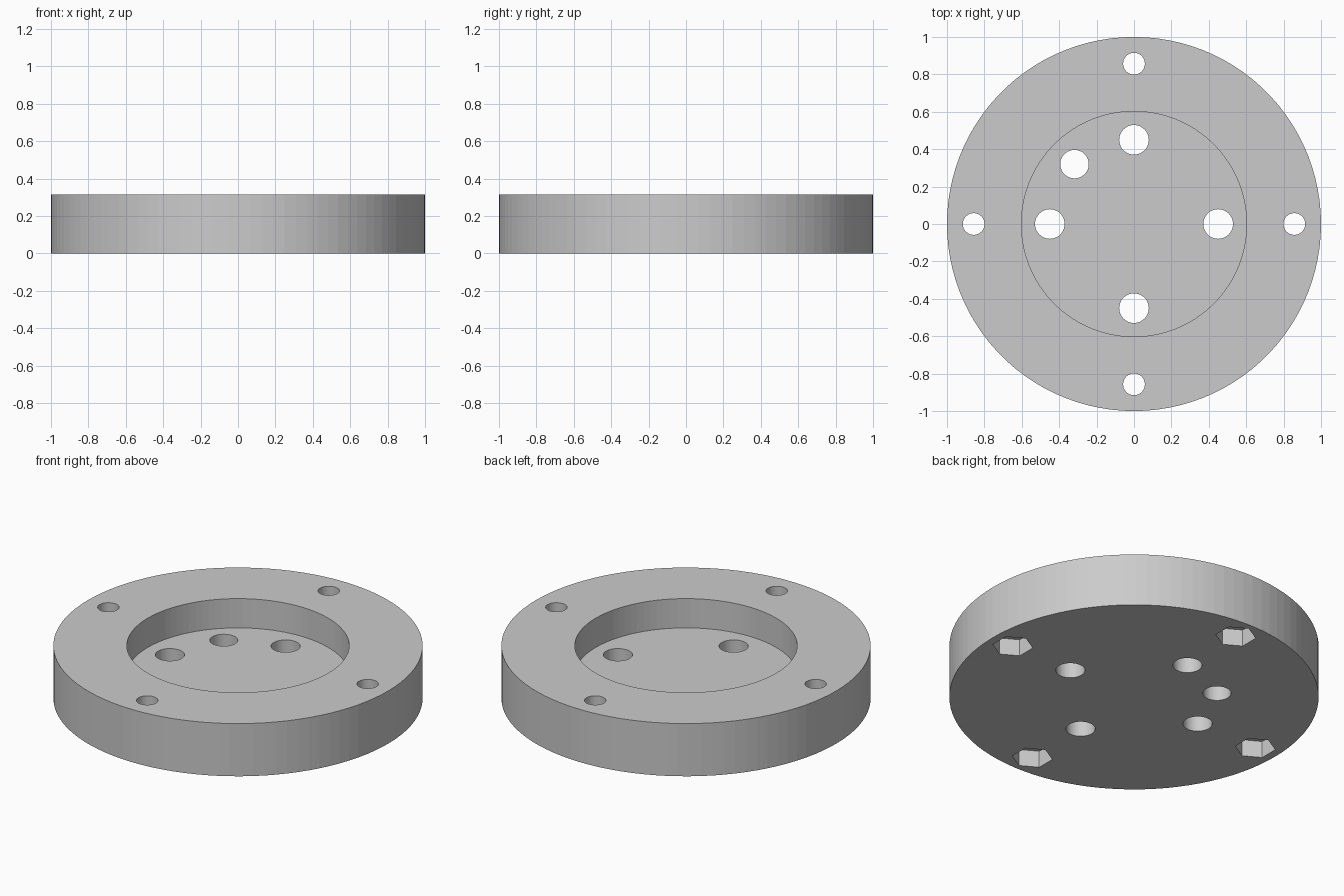
import bpy, bmesh
from math import pi, cos, sin
from mathutils import Matrix

cube = bpy.data.objects.get("Cube")
if cube:
    bpy.data.objects.remove(cube, do_unlink=True)

HEIGHT = 0.315
FLOOR = 0.14          # height of the recess floor
NUT_DEPTH = 0.1

grey = bpy.data.materials.new("plain grey")
grey.use_nodes = True
colour = (0.6, 0.6, 0.6, 1)
grey.diffuse_color = colour
grey.node_tree.nodes["Principled BSDF"].inputs["Base Color"].default_value = colour


def prism(bm, radius, z0, z1, x=0, y=0, sides=64, turn=0):
    """Add an upright closed prism."""
    place = Matrix.Translation((x, y, (z0 + z1) / 2)) @ Matrix.Rotation(turn, 4, "Z")
    bmesh.ops.create_cone(bm, cap_ends=True, segments=sides, radius1=radius,
                          radius2=radius, depth=z1 - z0, matrix=place)


def finish(bm, name):
    mesh = bpy.data.meshes.new(name)
    bm.to_mesh(mesh)
    bm.free()
    mesh.materials.append(grey)
    obj = bpy.data.objects.new(name, mesh)
    bpy.context.collection.objects.link(obj)
    return obj


def ring(radius):
    """Four points on the axes."""
    return [(radius * cos(k * pi / 2), radius * sin(k * pi / 2)) for k in range(4)]


# Round flange body
bm = bmesh.new()
prism(bm, 1, 0, HEIGHT, sides=100)
flange = finish(bm, "flange")

# Central recess on top and hexagonal nut pockets underneath
bm = bmesh.new()
prism(bm, 0.602, FLOOR, 1, sides=100)
for x, y in ring(0.857):
    prism(bm, 0.11, -0.2, NUT_DEPTH, x, y, sides=6, turn=0)
# create_cone starts its first corner on the y axis, so corners point along y
pockets = finish(bm, "pocket_cutter")

# Through holes: outer bolts, inner bolts and one cable hole
bm = bmesh.new()
for x, y in ring(0.857):
    prism(bm, 0.058, -0.3, 1, x, y)
for x, y in ring(0.45):
    prism(bm, 0.079, -0.3, 1, x, y)
prism(bm, 0.076, -0.3, 1, -0.318, 0.32)
bores = finish(bm, "bore_cutter")

# Cut the body
bpy.context.view_layer.objects.active = flange
for cutter in (pockets, bores):
    mod = flange.modifiers.new(cutter.name, "BOOLEAN")
    mod.operation = "DIFFERENCE"
    mod.solver = "EXACT"
    mod.object = cutter
    bpy.ops.object.modifier_apply(modifier=mod.name)
    bpy.data.objects.remove(cutter, do_unlink=True)
